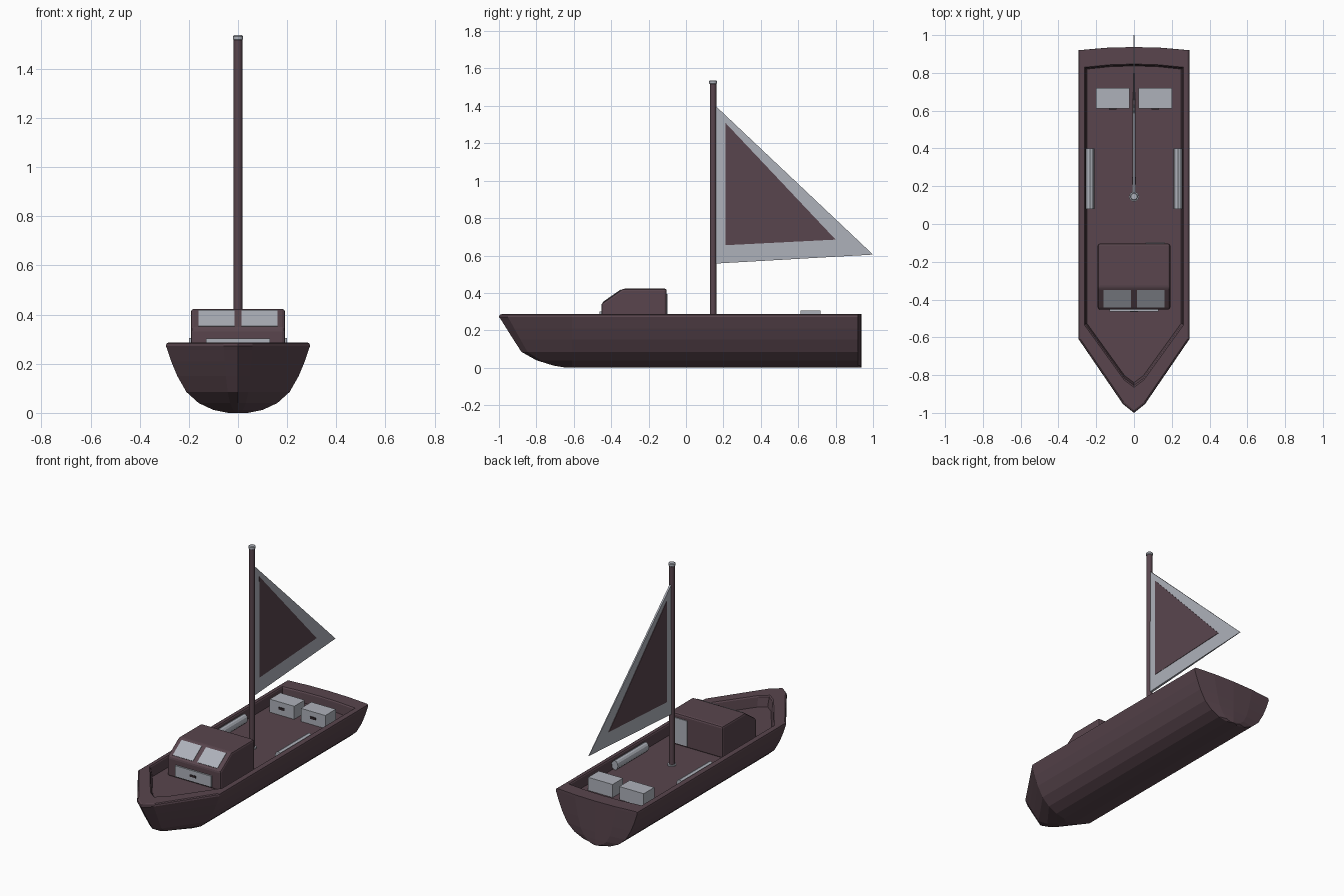
import bpy, bmesh, math

if "Cube" in bpy.data.objects:
    bpy.data.objects.remove(bpy.data.objects["Cube"])


def material(name, rgb):
    m = bpy.data.materials.new(name)
    m.diffuse_color = (*rgb, 1)
    m.use_nodes = True
    m.node_tree.nodes["Principled BSDF"].inputs["Base Color"].default_value = m.diffuse_color
    return m


WOOD = material("dark_wood", (0.10, 0.06, 0.075))
GREY = material("light_grey", (0.42, 0.44, 0.49))
DARK = material("dark_trim", (0.03, 0.02, 0.025))


def finish(name, bm, mat, bevel=0.0, segments=2):
    bmesh.ops.recalc_face_normals(bm, faces=bm.faces[:])
    me = bpy.data.meshes.new(name)
    bm.to_mesh(me)
    bm.free()
    ob = bpy.data.objects.new(name, me)
    bpy.context.collection.objects.link(ob)
    me.materials.append(mat)
    if bevel:
        mod = ob.modifiers.new("bevel", "BEVEL")
        mod.width, mod.segments = bevel, segments
    return ob


def loft(name, rings, mat, bevel=0.0):
    """Skin matching closed rings and cap both ends."""
    bm = bmesh.new()
    vs = [[bm.verts.new(p) for p in ring] for ring in rings]
    n = len(rings[0])
    for a, b in zip(vs, vs[1:]):
        for i in range(n):
            j = (i + 1) % n
            bm.faces.new((a[i], a[j], b[j], b[i]))
    bm.faces.new(vs[0])
    bm.faces.new(vs[-1])
    return finish(name, bm, mat, bevel)


def box(name, lo, hi, mat, bevel=0.0):
    rings = [[(lo[0], lo[1], z), (hi[0], lo[1], z), (hi[0], hi[1], z), (lo[0], hi[1], z)]
             for z in (lo[2], hi[2])]
    return loft(name, rings, mat, bevel)


def tube(name, y, profile, mat, sides=16):
    """Upright turned part from (radius, z) pairs."""
    rings = [[(r * math.cos(2 * math.pi * i / sides), y + r * math.sin(2 * math.pi * i / sides), z)
              for i in range(sides)] for r, z in profile]
    ob = loft(name, rings, mat)
    bpy.context.view_layer.objects.active = ob
    ob.select_set(True)
    bpy.ops.object.shade_smooth_by_angle(angle=math.radians(35))
    ob.select_set(False)
    return ob


def outline(z, w, bow, shoulder=-0.61, stern=0.92):
    """Plan outline of the hull at one height."""
    half = [(w, shoulder), (w, stern), (w * 0.5, stern + 0.013)]
    tip = (w * 0.2, bow + 0.12 * (shoulder - bow))
    right = [tip] + half
    pts = [(0, bow)] + right + [(0, stern + 0.017)] + [(-x, y) for x, y in reversed(right)]
    return [(x, y, z) for x, y in pts]


# Hull from keel up, over the rim and down to the recessed deck
loft("hull", [
    outline(0.0, 0.04, -0.64),
    outline(0.012, 0.10, -0.71),
    outline(0.04, 0.16, -0.80),
    outline(0.085, 0.21, -0.88),
    outline(0.15, 0.247, -0.922),
    outline(0.21, 0.272, -0.96),
    outline(0.255, 0.287, -0.988),
    outline(0.272, 0.293, -1.0),
    outline(0.282, 0.291, -0.996),
    outline(0.287, 0.283, -0.985),
    outline(0.287, 0.262, -0.865, -0.535, 0.83),
    outline(0.28, 0.258, -0.855, -0.53, 0.825),
    outline(0.22, 0.25, -0.84, -0.525, 0.82),
], WOOD)

# Cabin with sloped front
profile = [(-0.453, 0.215), (-0.453, 0.343), (-0.338, 0.423), (-0.103, 0.423), (-0.103, 0.215)]
loft("cabin", [[(x, y, z) for y, z in profile] for x in (-0.192, 0.192)], WOOD, 0.012)

# Windscreen panes on the slope
slope = math.atan2(0.08, 0.115)
for s, side in ((1, "right"), (-1, "left")):
    pane = box("window_" + side, (-0.073, -0.056, -0.003), (0.073, 0.056, 0.003), GREY)
    pane.location = (s * 0.088, -0.3945, 0.3835)
    pane.rotation_euler = (slope, 0, 0)

# Cabin front locker and rear door
box("front_locker", (-0.13, -0.463, 0.23), (0.13, -0.44, 0.302), GREY)
box("front_locker_handle", (-0.022, -0.466, 0.26), (0.022, -0.46, 0.274), DARK)
box("cabin_door", (0.06, -0.11, 0.23), (0.165, -0.098, 0.395), GREY)

# Stern lockers and side fenders
for s, side in ((1, "right"), (-1, "left")):
    x = s * 0.112
    box("stern_locker_" + side, (x - 0.088, 0.612, 0.215), (x + 0.088, 0.72, 0.305), GREY)
    box("locker_handle_" + side, (x - 0.02, 0.607, 0.257), (x + 0.02, 0.615, 0.272), DARK)
    ring = [(s * 0.233 + 0.023 * math.cos(i * math.pi / 6), 0.252 + 0.03 * math.sin(i * math.pi / 6))
            for i in range(12)]
    loft("fender_" + side, [[(px, y, pz) for px, pz in ring] for y in (0.08, 0.40)], GREY)

# Mast, collar and cap
tube("mast", 0.145, [(0.0175, 0.21), (0.0175, 1.525)], WOOD)
tube("mast_collar", 0.145, [(0.026, 0.215), (0.026, 0.228)], GREY)
tube("mast_cap", 0.145, [(0.016, 1.515), (0.021, 1.52), (0.021, 1.532), (0.016, 1.537)], GREY)


def sail_sheet(name, corners, mat):
    """Thin triangle, each corner (y, z, half thickness)."""
    return loft(name, [[(s * t, y, z) for y, z, t in corners] for s in (-1, 1)], mat)


# Sail border and dark centre panel
sail_sheet("sail_border", [(0.158, 1.40, 0.006), (0.158, 0.557, 0.008), (1.0, 0.605, 0.002)], GREY)
sail_sheet("sail_panel", [(0.21, 1.31, 0.0085), (0.21, 0.655, 0.0095), (0.80, 0.685, 0.006)], WOOD)
